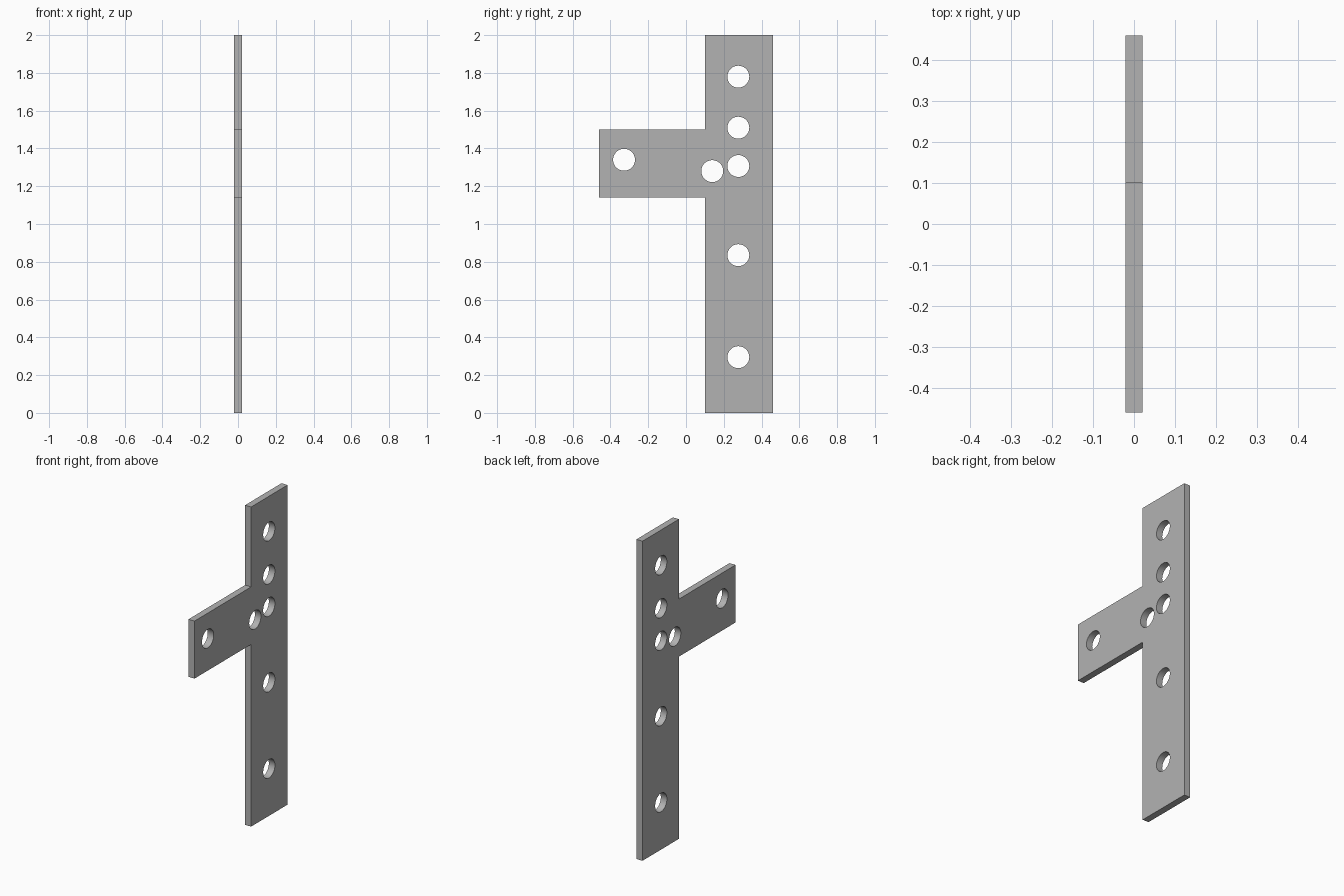
import bpy
import bmesh
from math import pi, radians
from mathutils import Matrix, Vector

cube = bpy.data.objects.get("Cube")
if cube:
    bpy.data.objects.remove(cube, do_unlink=True)

THICKNESS = 0.042
HOLE_RADIUS = 0.058

steel = bpy.data.materials.new("grey_steel")
steel.use_nodes = True
colour = (0.45, 0.45, 0.45, 1)
steel.diffuse_color = colour
steel.node_tree.nodes["Principled BSDF"].inputs["Base Color"].default_value = colour


def make_object(name, bm):
    bmesh.ops.recalc_face_normals(bm, faces=bm.faces)
    mesh = bpy.data.meshes.new(name)
    bm.to_mesh(mesh)
    bm.free()
    mesh.materials.append(steel)
    obj = bpy.data.objects.new(name, mesh)
    bpy.context.collection.objects.link(obj)
    return obj


# Flat plate: upright bar with a side arm, as a (y, z) outline
outline = [(0.10, 0), (0.46, 0), (0.46, 2), (0.10, 2),
           (0.10, 1.5), (-0.46, 1.5), (-0.46, 1.14), (0.10, 1.14)]
bm = bmesh.new()
face = bm.faces.new([bm.verts.new((-THICKNESS / 2, y, z)) for y, z in outline])
side = bmesh.ops.extrude_face_region(bm, geom=[face])
bmesh.ops.translate(bm, vec=Vector((THICKNESS, 0, 0)),
                    verts=[v for v in side["geom"] if isinstance(v, bmesh.types.BMVert)])
plate = make_object("bracket_plate", bm)

# Screw holes: a column in the bar and two in the arm
holes = [(0.277, z) for z in (0.295, 0.835, 1.307, 1.51, 1.78)]
holes += [(0.139, 1.28), (-0.328, 1.34)]
bm = bmesh.new()
for y, z in holes:
    bmesh.ops.create_cone(bm, cap_ends=True, segments=48, radius1=HOLE_RADIUS,
                          radius2=HOLE_RADIUS, depth=THICKNESS * 3,
                          matrix=Matrix.Translation((0, y, z)) @ Matrix.Rotation(pi / 2, 4, "Y"))
cutter = make_object("screw_hole_cutter", bm)
cutter.hide_render = True

# Cut the holes, then smooth only their walls
cut = plate.modifiers.new("screw_holes", "BOOLEAN")
cut.operation = "DIFFERENCE"
cut.solver = "EXACT"
cut.object = cutter
bpy.ops.object.select_all(action="DESELECT")
plate.select_set(True)
bpy.context.view_layer.objects.active = plate
bpy.ops.object.modifier_apply(modifier=cut.name)
bpy.data.objects.remove(cutter, do_unlink=True)
bpy.ops.object.shade_smooth_by_angle(angle=radians(30))
